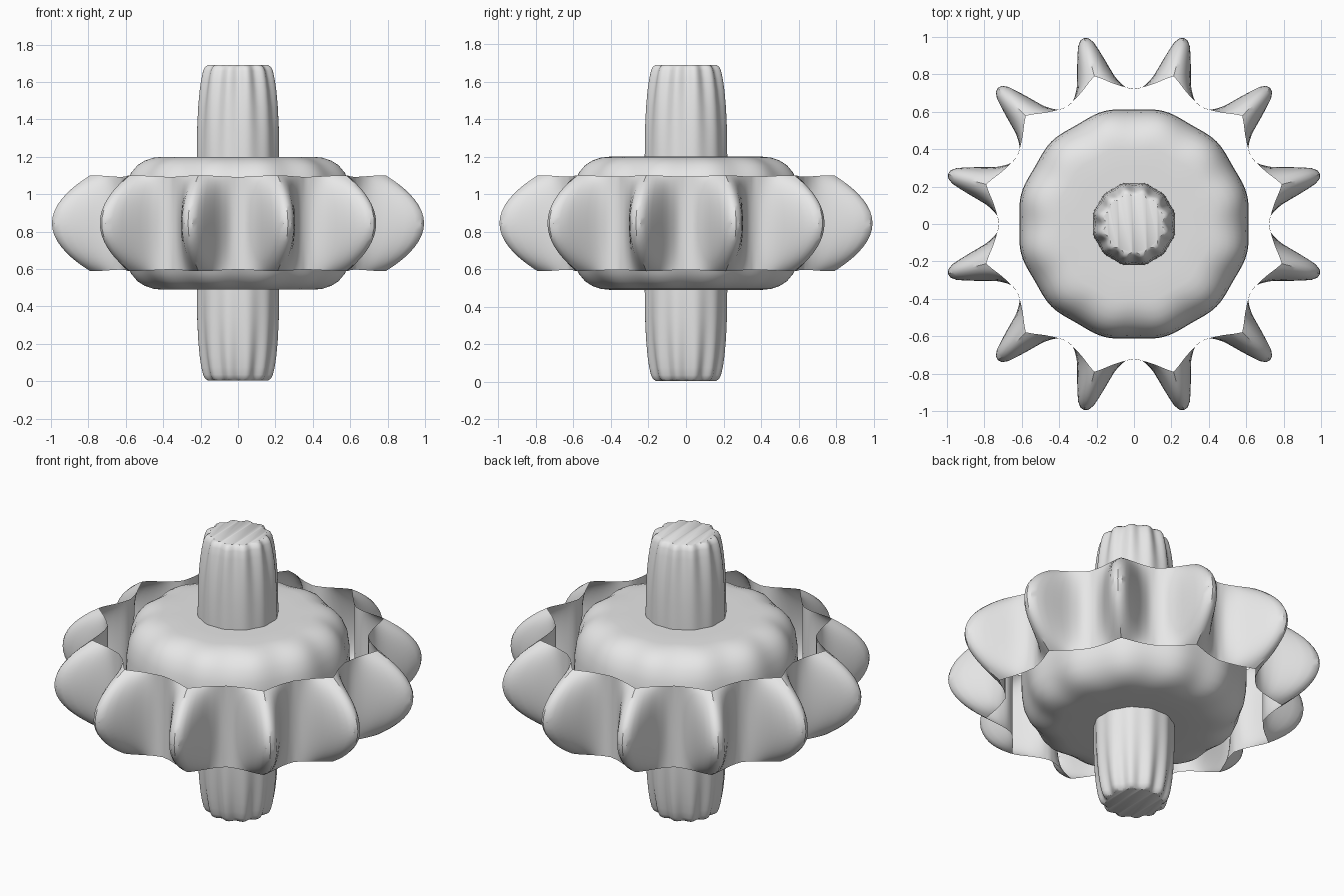
import bpy, bmesh, math

cube = bpy.data.objects.get("Cube")
if cube:
    bpy.data.objects.remove(cube, do_unlink=True)

# Single plain grey material
grey = bpy.data.materials.new("plain grey")
grey.use_nodes = True
grey.diffuse_color = (0.8, 0.8, 0.8, 1)
grey.node_tree.nodes["Principled BSDF"].inputs["Base Color"].default_value = (0.8, 0.8, 0.8, 1)

TEETH = 12
MID = 0.845


def interp(points, x):
    """Smooth (Hermite) interpolation through sorted (x, y) points."""
    n = len(points)

    def slope(i):
        a, b = points[max(i - 1, 0)], points[min(i + 1, n - 1)]
        return (b[1] - a[1]) / (b[0] - a[0])

    for i in range(n - 1):
        (x0, y0), (x1, y1) = points[i], points[i + 1]
        if x <= x1 or i == n - 2:
            h = x1 - x0
            t = (x - x0) / h
            return ((2 * t**3 - 3 * t**2 + 1) * y0 + (t**3 - 2 * t**2 + t) * h * slope(i)
                    + (3 * t**2 - 2 * t**3) * y1 + (t**3 - t**2) * h * slope(i + 1))


def lathe(name, rows, segments, point, caps):
    """Skin rows of rings; point(row, angle) gives (radius, z), rows run upward."""
    bm = bmesh.new()
    rings = []
    for row in rows:
        ring = []
        for k in range(segments):
            a = math.tau * k / segments
            r, z = point(row, a)
            ring.append(bm.verts.new((r * math.cos(a), r * math.sin(a), z)))
        rings.append(ring)
    for low, high in zip(rings, rings[1:]):
        for k in range(segments):
            j = (k + 1) % segments
            bm.faces.new((low[k], low[j], high[j], high[k]))
    if caps:
        bm.faces.new(rings[0][::-1])
        bm.faces.new(rings[-1])
    mesh = bpy.data.meshes.new(name)
    bm.to_mesh(mesh)
    bm.free()
    mesh.materials.append(grey)
    obj = bpy.data.objects.new(name, mesh)
    bpy.context.collection.objects.link(obj)
    bpy.ops.object.select_all(action='DESELECT')
    obj.select_set(True)
    bpy.context.view_layer.objects.active = obj
    bpy.ops.object.shade_smooth_by_angle(angle=math.radians(35))
    return obj


def mirrored(half):
    """Mirror an upper-half profile of (height, radius, flute depth) below the middle."""
    lower = [(-h, r, d) for h, r, d in reversed(half) if h > 0]
    return lower + half


def fluted(row, a):
    h, r, d = row
    return r + d * math.cos(TEETH * (a - math.radians(15))), MID + h


# Central axle with flutes deepening toward both ends
axle_half = [(0, 0.222, 0.002), (0.36, 0.222, 0.003), (0.50, 0.220, 0.004),
             (0.62, 0.213, 0.006), (0.71, 0.203, 0.008), (0.77, 0.193, 0.009),
             (0.81, 0.183, 0.009), (0.83, 0.173, 0.009), (0.84, 0.158, 0.009)]
axle_scale = MID / 0.845
axle = lathe("axle", [(h * MID / 0.84 if h > 0.8 else h, r, d)
                      for h, r, d in mirrored(axle_half)], 144, fluted, True)

# Wide drum with softly lobed shoulders
drum_half = [(0, 0.618, 0.006), (0.13, 0.615, 0.006), (0.21, 0.602, 0.008),
             (0.27, 0.575, 0.010), (0.31, 0.540, 0.012), (0.335, 0.500, 0.012),
             (0.35, 0.455, 0.010), (0.355, 0.410, 0.006), (0.355, 0.300, 0)]
drum = lathe("drum", mirrored(drum_half), 144, fluted, True)

# Open toothed band: plan radius by degrees from the tooth tip, at middle and rim
middle_plan = [(0, 1.03), (1.3, 1.022), (2.8, 0.985), (4, 0.93), (6.5, 0.83),
               (8, 0.785), (11, 0.738), (13, 0.725), (15, 0.722)]
rim_plan = [(0, 0.818), (2, 0.800), (5, 0.772), (8, 0.750), (11, 0.734), (15, 0.722)]


def band_point(u, a):
    off = abs((math.degrees(a) % 30) - 15)
    rim = interp(rim_plan, off)
    r = rim + (interp(middle_plan, off) - rim) * (1 - u * u)
    half_height = 0.252 + 0.004 * math.cos(math.radians(12 * off))
    return r, MID + u * half_height


rows = [math.sin(math.pi / 2 * (i / 12 - 1)) for i in range(25)]
band = lathe("toothed_band", rows, TEETH * 24, band_point, False)
